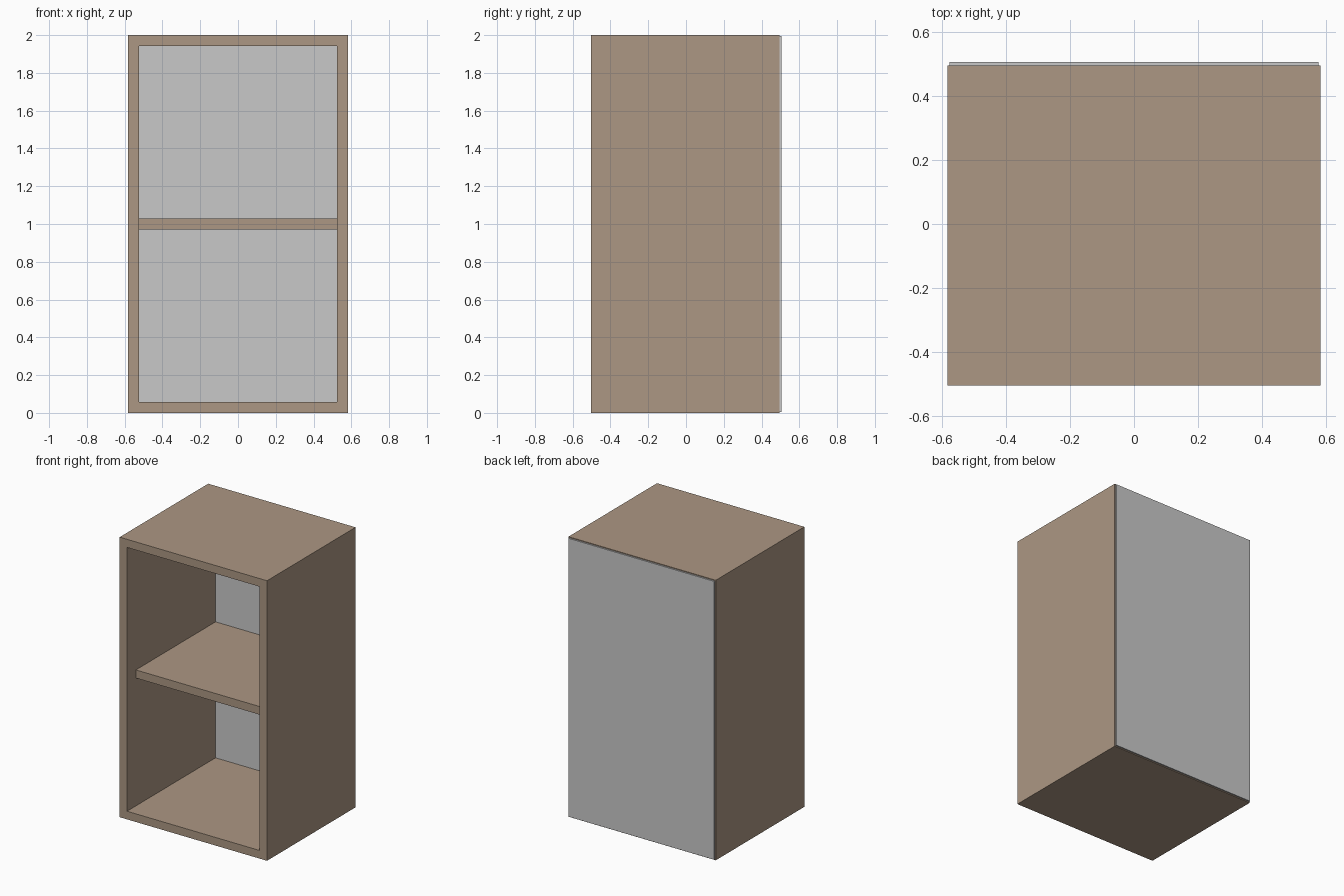
import bpy, bmesh

if "Cube" in bpy.data.objects:
    bpy.data.objects.remove(bpy.data.objects["Cube"])

W, H, T = 0.582, 2.0, 0.058            # half width, height, board thickness
Y0, Y1, YB = -0.504, 0.495, 0.505      # front, back of carcass, back of panel


def material(name, rgb):
    m = bpy.data.materials.new(name)
    m.diffuse_color = (*rgb, 1)
    m.use_nodes = True
    m.node_tree.nodes["Principled BSDF"].inputs["Base Color"].default_value = m.diffuse_color
    return m


wood = material("light_brown_wood", (0.413, 0.309, 0.227))
grey = material("pale_grey", (0.584, 0.584, 0.584))


def finish(name, bm, mat):
    bmesh.ops.recalc_face_normals(bm, faces=bm.faces)
    me = bpy.data.meshes.new(name)
    bm.to_mesh(me)
    bm.free()
    me.materials.append(mat)
    ob = bpy.data.objects.new(name, me)
    bpy.context.collection.objects.link(ob)


def box(name, lo, hi, mat):
    bm = bmesh.new()
    bmesh.ops.create_cube(bm, size=1)
    for v in bm.verts:
        v.co = [(lo[i] + hi[i]) / 2 + v.co[i] * (hi[i] - lo[i]) for i in range(3)]
    finish(name, bm, mat)


# Carcass: rectangular ring extruded front to back
bm = bmesh.new()
rings = []
for y in (Y0, Y1):
    for t in (0, T):
        x = W - t
        rings.append([bm.verts.new(p) for p in
                      ((-x, y, t), (x, y, t), (x, y, H - t), (-x, y, H - t))])
fo, fi, bo, bi = rings
for a, b in ((fo, fi), (bo, bi), (fo, bo), (fi, bi)):
    for i in range(4):
        j = (i + 1) % 4
        bm.faces.new((a[i], a[j], b[j], b[i]))
finish("cabinet_frame", bm, wood)

# Middle shelf, set back from the front edge
box("shelf", (-W + T, Y0 + 0.1, 0.971), (W - T, Y1, 1.029), wood)

# Thin back panel, slightly smaller than the carcass
box("back_panel", (-W + 0.006, Y1, 0.006), (W - 0.006, YB, H - 0.006), grey)
